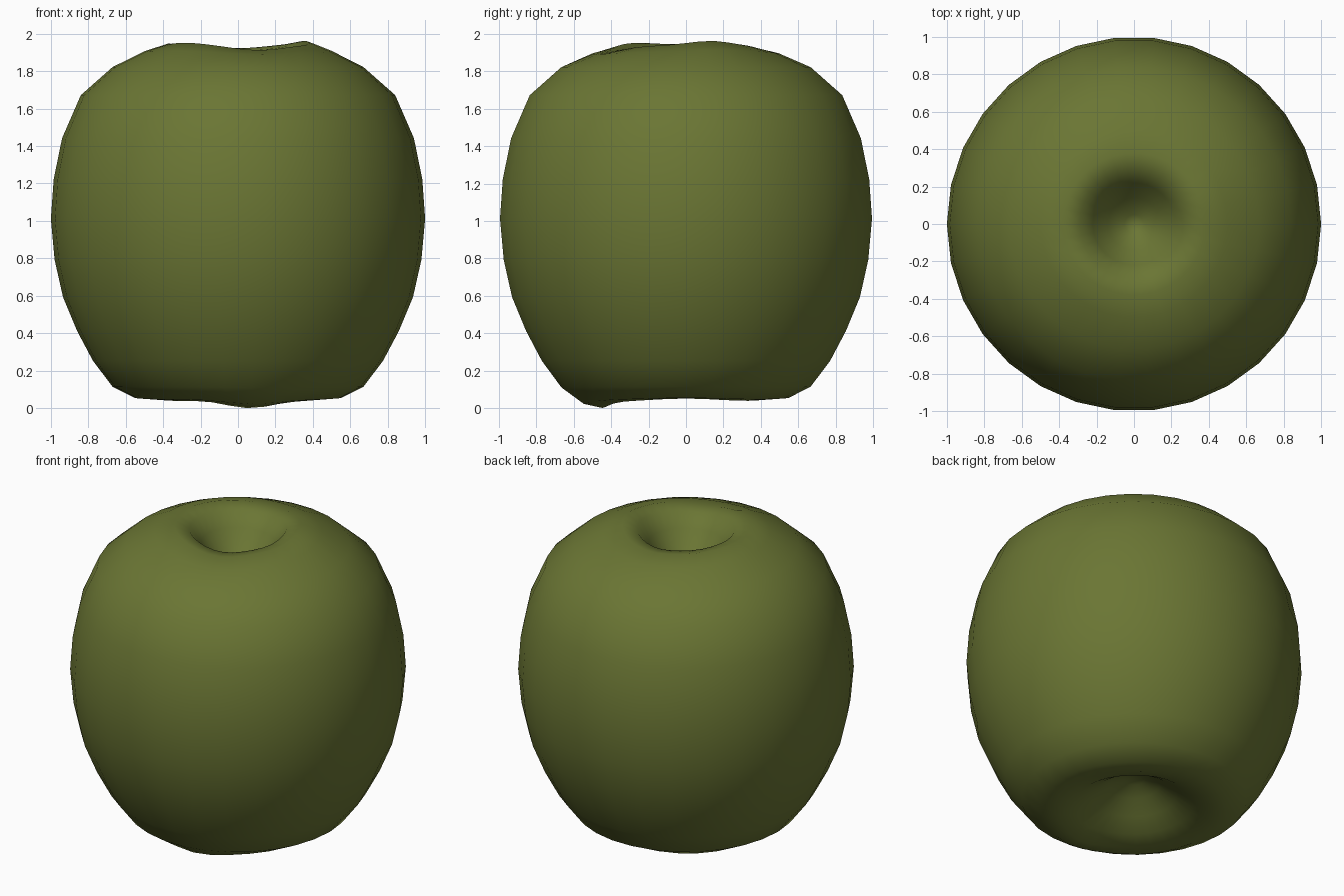
import bpy, bmesh, math
from math import cos, sin, pi

if "Cube" in bpy.data.objects:
    bpy.data.objects.remove(bpy.data.objects["Cube"])

# skin colour
skin = bpy.data.materials.new("olive green")
skin.diffuse_color = (0.145, 0.18, 0.034, 1)
skin.use_nodes = True
skin.node_tree.nodes["Principled BSDF"].inputs["Base Color"].default_value = skin.diffuse_color

# (radius, height) from the bottom dimple, around the outside, to the top dimple
profile = [
    (0.06, 0.25), (0.15, 0.21), (0.25, 0.14), (0.35, 0.075), (0.45, 0.04),
    (0.55, 0.05), (0.67, 0.12), (0.775, 0.26), (0.86, 0.42), (0.935, 0.60),
    (0.98, 0.80), (1.0, 1.02), (0.985, 1.23), (0.94, 1.45), (0.84, 1.68),
    (0.67, 1.83), (0.50, 1.91), (0.38, 1.945), (0.29, 1.925), (0.22, 1.84),
    (0.14, 1.73), (0.05, 1.66)]
SEG = 30


def bump(a, centre, width):
    d = (a - centre + pi) % (2 * pi) - pi
    return math.exp(-(d / width) ** 2)


def near(r, centre, width):
    return math.exp(-((r - centre) / width) ** 2)


bm = bmesh.new()
rings = []
for r, z in profile:
    ring = []
    for i in range(SEG):
        a = 2 * pi * i / SEG
        h = z
        if z < 0.3:      # uneven lobes under the fruit, lowest at the front
            w = near(r, 0.46, 0.13)
            h += w * (0.012 - 0.05 * bump(a, -pi / 2 + 0.12, 0.4)
                      + 0.006 * cos(4 * a))
        elif z > 1.6:    # uneven shoulders around the stem hollow
            w = near(r, 0.38, 0.14)
            h += w * (0.025 * bump(a, 0.35, 0.45) + 0.015 * bump(a, -2.4, 0.5)
                      + 0.01 * bump(a, 2.9, 0.4) - 0.025 * bump(a, -pi / 2 + 0.3, 0.5)
                      - 0.015 * bump(a, pi / 2, 0.4))
        ring.append(bm.verts.new((r * cos(a), r * sin(a), h)))
    rings.append(ring)
for lo, hi in zip(rings, rings[1:]):
    for i in range(SEG):
        j = (i + 1) % SEG
        bm.faces.new((lo[i], lo[j], hi[j], hi[i]))

# close both hollows
for ring, z in ((rings[0], 0.26), (rings[-1], 1.64)):
    c = bm.verts.new((0, 0, z))
    for i in range(SEG):
        bm.faces.new((ring[i], ring[(i + 1) % SEG], c))
bmesh.ops.recalc_face_normals(bm, faces=bm.faces)
low = min(v.co.z for v in bm.verts)
for v in bm.verts:
    v.co.z -= low
for f in bm.faces:
    f.smooth = True

# apple body
mesh = bpy.data.meshes.new("apple_body")
bm.to_mesh(mesh)
bm.free()
mesh.materials.append(skin)
apple = bpy.data.objects.new("apple_body", mesh)
bpy.context.collection.objects.link(apple)
